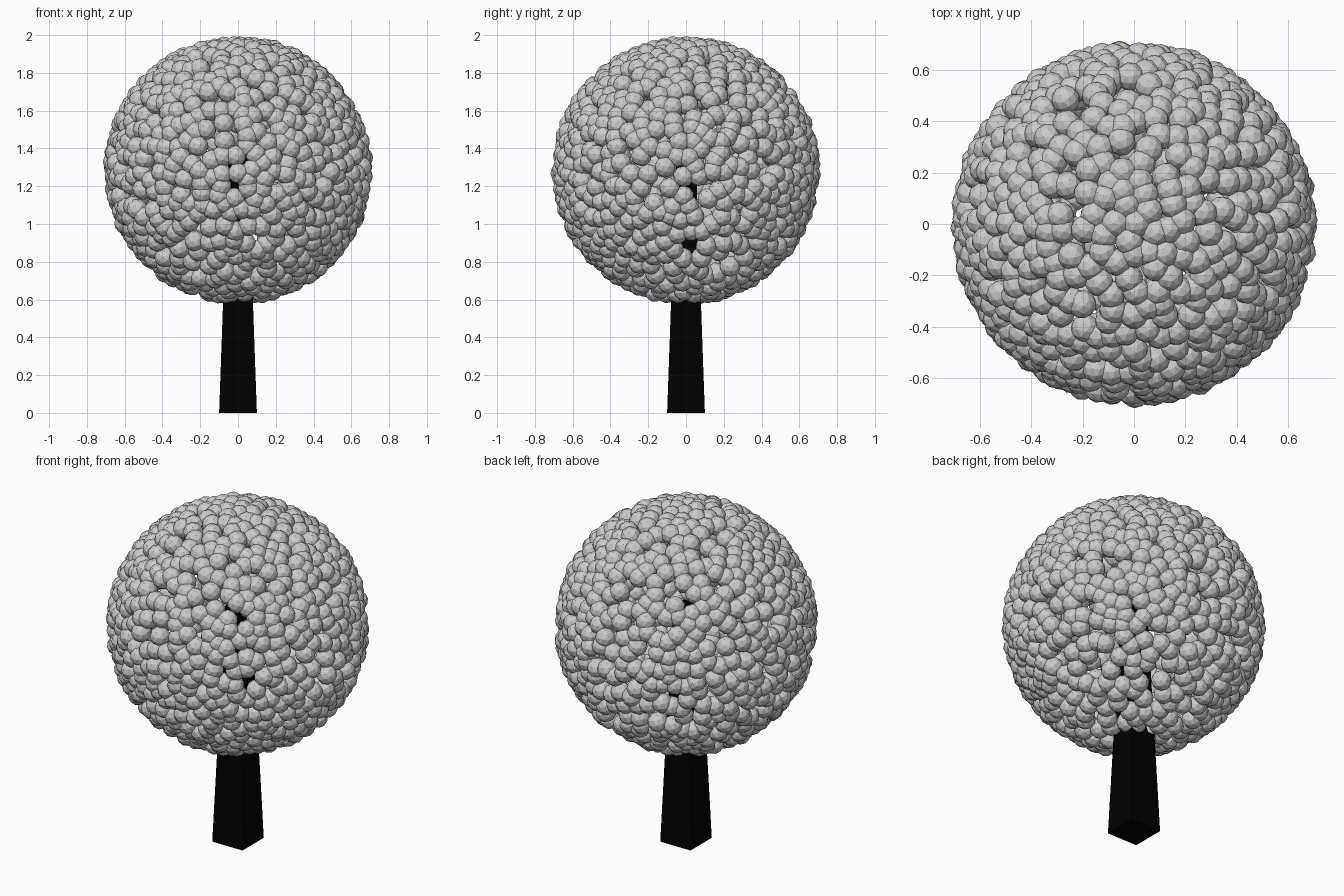
import bpy, bmesh, math, random
from mathutils import Vector

if "Cube" in bpy.data.objects:
    bpy.data.objects.remove(bpy.data.objects["Cube"])

random.seed(5)
CENTRE = Vector((0, 0, 1.284))
SHELL_R, LEAF_R, COUNT, MIN_GAP = 0.660, 0.056, 900, 0.05


def add_object(name, mesh):
    ob = bpy.data.objects.new(name, mesh)
    bpy.context.collection.objects.link(ob)
    return ob


# Trunk: square, tapering up into the hollow crown
bm = bmesh.new()
bmesh.ops.create_cube(bm, size=1)
for v in bm.verts:
    top = v.co.z > 0
    half = 0.05 if top else 0.1
    v.co = (math.copysign(half, v.co.x), math.copysign(half, v.co.y), 1.4 if top else 0)
mesh = bpy.data.meshes.new("trunk")
bm.to_mesh(mesh)
bm.free()
trunk = add_object("trunk", mesh)
black = bpy.data.materials.new("black_bark")
black.diffuse_color = (0, 0, 0, 1)
black.use_nodes = True
black.node_tree.nodes["Principled BSDF"].inputs["Base Color"].default_value = black.diffuse_color
mesh.materials.append(black)

# Scatter leaf-ball directions over a sphere, keeping a minimum spacing
points = []
for _ in range(20000):
    d = Vector([random.gauss(0, 1) for _ in range(3)]).normalized()
    if all((d - p).length * SHELL_R > MIN_GAP for p in points):
        points.append(d)
        if len(points) == COUNT:
            break

# One faceted leaf ball as a template
bm = bmesh.new()
bmesh.ops.create_icosphere(bm, subdivisions=2, radius=LEAF_R)
ball_verts = [v.co.copy() for v in bm.verts]
ball_faces = [[v.index for v in f.verts] for f in bm.faces]
bm.free()

# Crown: hollow, slightly uneven shell of leaf balls, each pointing outward
verts, faces = [], []
for d in points:
    pos = CENTRE + d * (SHELL_R + random.uniform(-0.009, 0.004))
    rot = d.to_track_quat('Z', 'Y')
    base = len(verts)
    verts += [pos + rot @ v for v in ball_verts]
    faces += [[base + i for i in f] for f in ball_faces]
mesh = bpy.data.meshes.new("crown_leaf_balls")
mesh.from_pydata(verts, [], faces)
add_object("crown_leaf_balls", mesh)
